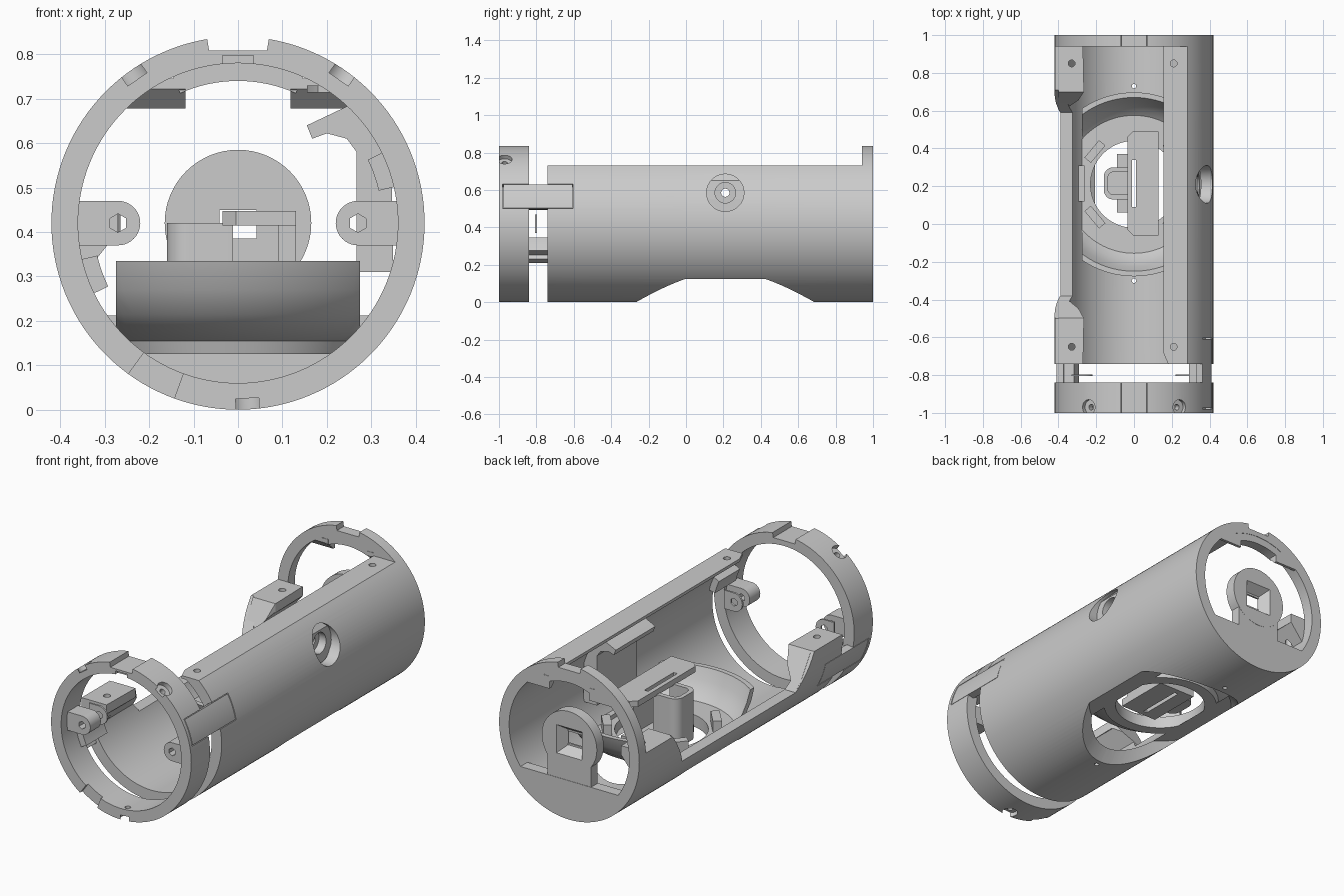
import bpy, bmesh
from math import sin, cos, radians, pi
from mathutils import Matrix, Vector

if "Cube" in bpy.data.objects:
    bpy.data.objects.remove(bpy.data.objects["Cube"])

R, RI, ZC, YC = 0.42, 0.36, 0.42, 0.21   # tube radii, axis height, bowl centre
grey = bpy.data.materials.new("plain grey plastic")
grey.use_nodes = True
grey.diffuse_color = (0.6, 0.6, 0.6, 1)
grey.node_tree.nodes["Principled BSDF"].inputs["Base Color"].default_value = (0.6, 0.6, 0.6, 1)
parts = []


def finish(name, bm, keep):
    bmesh.ops.recalc_face_normals(bm, faces=bm.faces)
    mesh = bpy.data.meshes.new(name)
    bm.to_mesh(mesh)
    bm.free()
    ob = bpy.data.objects.new(name, mesh)
    bpy.context.collection.objects.link(ob)
    mesh.materials.append(grey)
    if keep:
        parts.append(ob)
    return ob


def prism(name, pts, axis, lo, hi, keep=True):
    """Extrude a 2D outline along x, y or z."""
    place = {"x": lambda p, t: (t, p[0], p[1]),
             "y": lambda p, t: (p[0], t, p[1]),
             "z": lambda p, t: (p[0], p[1], t)}[axis]
    bm = bmesh.new()
    a = [bm.verts.new(place(p, lo)) for p in pts]
    b = [bm.verts.new(place(p, hi)) for p in pts]
    bm.faces.new(a)
    bm.faces.new(b[::-1])
    for i in range(len(pts)):
        j = (i + 1) % len(pts)
        bm.faces.new((a[i], a[j], b[j], b[i]))
    return finish(name, bm, keep)


def box(name, x, y, z, keep=True):
    return prism(name, [(x[0], y[0]), (x[1], y[0]), (x[1], y[1]), (x[0], y[1])], "z", *z, keep)


def arc(cx, cy, r, a0=0, a1=360, n=64):
    steps = n if abs(a1 - a0) == 360 else n + 1
    angles = [radians(a0 + (a1 - a0) * i / n) for i in range(steps)]
    return [(cx + r * cos(t), cy + r * sin(t)) for t in angles]


def sector(r0, r1, a0, a1, n=16):
    return arc(0, ZC, r1, a0, a1, n) + arc(0, ZC, r0, a1, a0, n)


def rod(name, start, end, r0, r1=None, n=32):
    """Round cutter or cone between two points."""
    start, end = Vector(start), Vector(end)
    d = end - start
    m = Matrix.Translation((start + end) / 2) @ d.to_track_quat("Z", "Y").to_matrix().to_4x4()
    bm = bmesh.new()
    bmesh.ops.create_cone(bm, cap_ends=True, segments=n, radius1=r0,
                          radius2=r0 if r1 is None else r1, depth=d.length, matrix=m)
    return finish(name, bm, False)


def lathe(name, profile, n=96):
    """Turn a closed (radius, z) outline around the bowl axis."""
    bm = bmesh.new()
    rings = [[bm.verts.new((x, y, z)) for x, y in arc(0, YC, r, n=n)] for r, z in profile]
    for a, b in zip(rings, rings[1:] + rings[:1]):
        for i in range(n):
            j = (i + 1) % n
            bm.faces.new((a[i], a[j], b[j], b[i]))
    return finish(name, bm, True)


def combine(ob, tool, op="DIFFERENCE"):
    mod = ob.modifiers.new("cut", "BOOLEAN")
    mod.operation, mod.object, mod.solver = op, tool, "EXACT"
    bpy.context.view_layer.objects.active = ob
    bpy.ops.object.modifier_apply(modifier=mod.name)
    bpy.data.objects.remove(tool)


def tube_length(name, y0, y1):
    ob = prism(name, arc(0, ZC, R, n=128), "y", y0, y1)
    combine(ob, prism("bore", arc(0, ZC, RI, n=128), "y", y0 - .1, y1 + .1, False))
    return ob


def top_notch(ob, y0, y1):
    combine(ob, prism("notch", [(-.065, .808), (.065, .808), (.08, .9), (-.08, .9)], "y", y0, y1, False))


# Main tube with its top and low right wall cut away
body = tube_length("main_tube", -.74, 1)
combine(body, box("top_cut", (-1, 1), (-1, .94), (.73, 1), False))
wall_cut = [(-1, .45), (-.5, .45), (-.38, .265), (.59, .265), (.71, .45), (.94, .45), (.94, 1), (-1, 1)]
combine(body, prism("wall_cut", wall_cut, "x", -1, .15, False))
top_notch(body, .9, 1.1)

# Flared opening underneath, with a pin hole at each end
combine(body, rod("opening", (0, YC, -.02), (0, YC, .125), .495, .366, n=96))
for y in (.73, -.3):
    combine(body, rod("pin_hole", (0, y, -.1), (0, y, .2), .012, n=16))

# Side port: recess, hooked mount and screw hole
combine(body, rod("port", (.2, YC, .585), (.6, YC, .585), .1))
hook = [(.267, .31), (.267, .58), (.245, .61), (.2, .622), (.167, .61), (.155, .64), (.25, .685),
        (.3, .69), (.335, .65), (.345, .55), (.35, .31)]
mount = prism("port_mount", hook, "y", .04, .38)
combine(mount, rod("port_hole", (.1, YC, .585), (.6, YC, .585), .022))
combine(mount, rod("port_recess", (.3, YC, .585), (.6, YC, .585), .055))

# Rear wall: lower plate, neck, centre disc with funnel hole, thick top
prism("rear_plate", arc(0, ZC, .37, 214.6, 325.4, 40), "y", .94, 1)
box("rear_neck", (-.13, .13), (.942, .998), (.15, .32))
disc = prism("rear_disc", arc(0, ZC, .165), "y", .94, .999)
funnel = rod("funnel", (0, .95, 0), (0, 1.001, 0), .06, .11, n=4)
funnel.data.transform(Matrix.Translation((0, 0, .418)) @ Matrix.Rotation(pi / 4, 4, "Y"))
combine(disc, funnel)
combine(disc, box("funnel_slot", (-.042, .042), (.8, .97), (.385, .45), False))
prism("rear_top_lip", sector(.32, .365, 66, 114), "y", .942, .998)
for s in (-1, 1):
    prism("rear_block", [(.94, .745), (.94, .722), (.985, .678), (1, .678), (1, .745)], "x",
          *sorted((s * .118, s * .262)))

# Screw ledges along the top of the left wall and at the ends of the right wall
ledge = prism("left_ledge", [(.155, .939), (.155, -.68), (.18, -.739), (.27, -.739), (.27, .939)],
              "z", .714, .73)
for y in (.85, -.65):
    for ob in (ledge, body):
        combine(ob, rod("screw_hole", (.21, y, .5), (.21, y, .8), .018))
for y0, y1, tip, ys in ((.7, .94, .6, .85), (-.74, -.5, -.38, -.65)):
    a, b = (y0, y1) if tip > 0 else (y1, y0)
    tab = prism("right_tab", [(-.4, b), (-.27, b), (-.265, a), (-.33, tip), (-.4, tip)], "z", .2, .45)
    slope = [(a, .452), (tip, .267), (tip * .7, .267), (tip * .7, .6), (a, .6)]
    combine(tab, prism("slope", slope, "x", -1, 0, False))
    combine(tab, prism("tube_clip", arc(0, ZC, .415, n=96), "y", -1, 1, False), "INTERSECT")
    under = [(-.2, .1), (-.2, .4), (-.27, .4), (-.35, .3), (-.34, .1)]
    combine(tab, prism("underside", under, "y", -1, 1, False))
    combine(tab, rod("screw_hole", (-.33, ys, .3), (-.33, ys, .6), .018))

# Front ring with notches and screw holes
ring = tube_length("front_ring", -1, -.84)
top_notch(ring, -1.1, -.8)
combine(ring, box("small_top_notch", (-.035, .035), (-1.1, -.98), (.75, .797), False))
for deg in (55, 125, 273):
    d = Vector((cos(radians(deg)), 0, sin(radians(deg))))
    c = Vector((0, -.97, ZC))
    combine(ring, rod("radial_hole", c + d * .3, c + d * .5, .015))
    combine(ring, rod("radial_recess", c + d * .395, c + d * .5, .04))
combine(ring, prism("lower_notch", sector(.3, .5, 234, 250), "y", -1.1, -.98, False))

# Pair of ring lugs and side clips, repeated by half a turn
for turn, s in ((0, 1), (180, -1)):
    end = arc(s * .27, ZC, .05, 90, 90 + s * 180, 20)
    pts = [(s * .37, .47), (s * .27, .47)] + end[1:] + [(s * .37, .37)]
    plate_pts = [(s * .33, .47)] + end + [(s * .33, .37)]
    lug = prism("ring_lug", pts, "y", -.95, -.86)
    lug_plate = prism("lug_plate", plate_pts, "y", -.806, -.796)
    for ob in (lug, lug_plate):
        combine(ob, rod("lug_hole", (s * .27, -1, ZC), (s * .27, -.7, ZC), .021, n=6))
    for ob in (ring, body):
        combine(ob, prism("clip_slot", sector(.385, .5, turn + 11, turn + 30.5), "y", -.98, -.604, False))
    prism("side_clip", sector(.38, .419, turn + 11.5, turn + 30), "y", -.975, -.608)
    prism("clip_hook", sector(.325, .385, turn + 13, turn + 26), "y", -.88, -.7)

# Flared bowl with a narrow foot and floor opening, trimmed to straight sides
bowl = lathe("bowl", [(.23, .125), (.29, .125), (.3, .155), (.375, .175), (.425, .215), (.465, .27),
                      (.487, .335), (.46, .335), (.435, .275), (.4, .22), (.365, .19), (.23, .19)])
combine(bowl, box("side_trim", (-.275, .275), (-.5, 1), (0, 1), False), "INTERSECT")
for s in (-1, 1):
    box("bowl_bumper", sorted((s * .262, s * .335)), (.12, .31), (.185, .212))
    for t in (-1, 1):
        a = radians(40) * t
        d = Vector((s * cos(a), sin(a)))
        n = Vector((-d.y, d.x))
        c = Vector((0, YC)) + d * .27
        prism("bowl_catch", [c + d * i * .022 + n * j * .06 for i, j in ((-1, -1), (1, -1), (1, 1), (-1, 1))],
              "z", .18, .25)

# Slotted top plate carried on a leg, with a rounded cup beside it
plate = prism("slotted_plate", [(-.035, -.03), (-.005, -.06), (.13, -.06), (.13, .49), (-.005, .49),
                                (-.035, .46)], "z", .415, .447)
box("plate_leg", (.09, .13), (.1, .32), (.15, .43))
base = box("plate_base", (-.09, .13), (.06, .37), (.14, .18))
cup_line = [(.0, .13), (.0, .3)] + arc(-.11, .25, .05, 90, 180, 8) + arc(-.11, .18, .05, 180, 270, 8)
cup = prism("rounded_cup", cup_line, "z", .16, .42)
inner = [(.01, .155), (.01, .275)] + arc(-.108, .245, .03, 90, 180, 8) + arc(-.108, .185, .03, 180, 270, 8)
combine(cup, prism("cup_inside", inner, "z", .3, .5, False))
for ob in (plate, base, cup):
    combine(ob, box("slot", (-.011, .011), (.09, .34), (.1, .6), False))

# Smooth curved walls while keeping crisp edges
bpy.ops.object.select_all(action="DESELECT")
for ob in parts:
    ob.select_set(True)
bpy.context.view_layer.objects.active = body
bpy.ops.object.shade_smooth_by_angle(angle=radians(30))
